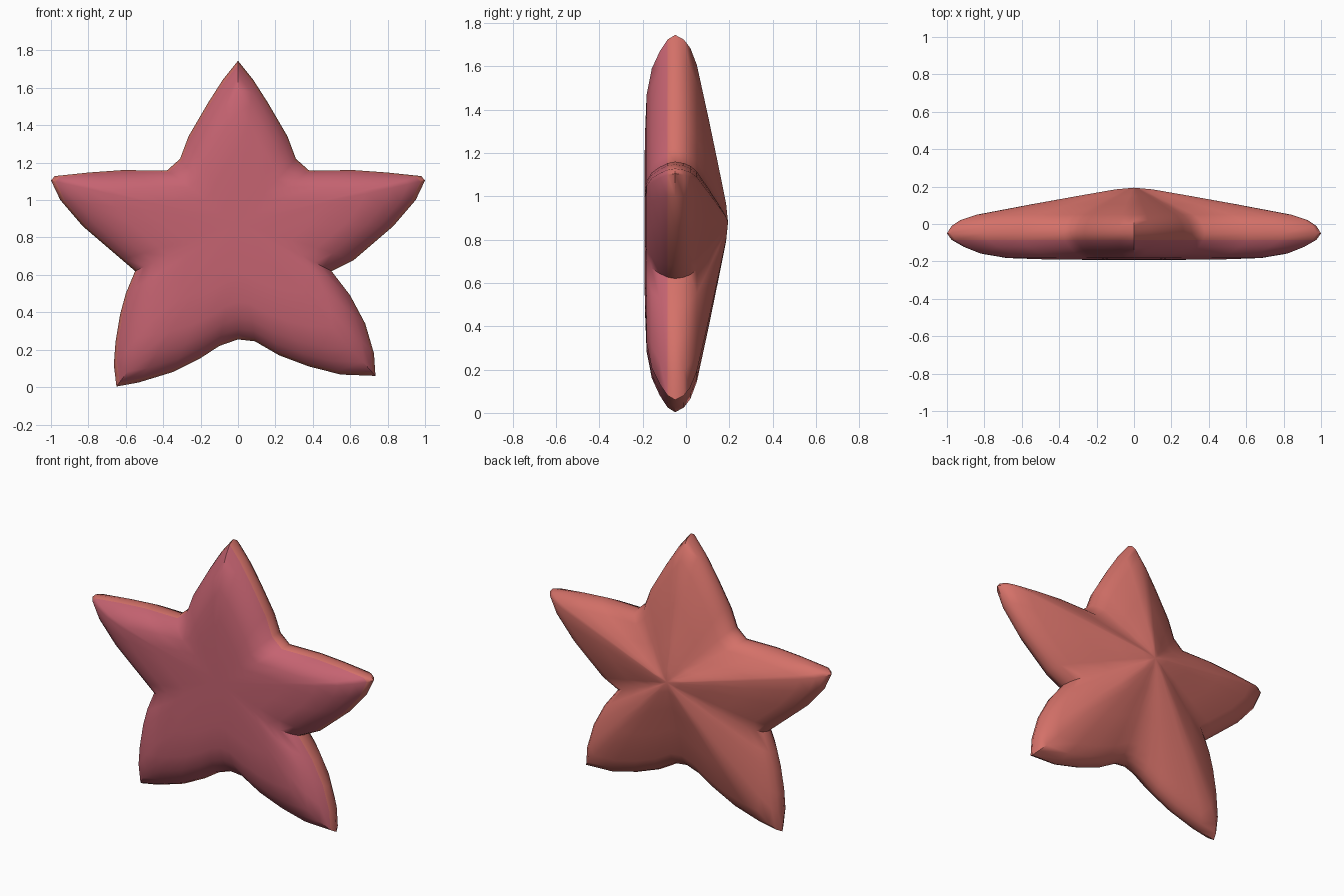
import bpy, bmesh
from mathutils import Vector

if "Cube" in bpy.data.objects:
    bpy.data.objects.remove(bpy.data.objects["Cube"])

CZ = 0.88  # height of the star centre

# Outline halves (x, z): mirrored upper arms, then the slightly uneven legs
upper = [(0.08, 1.645), (0.16, 1.52), (0.265, 1.34), (0.31, 1.22), (0.38, 1.158),
         (0.62, 1.16), (0.8, 1.147), (0.98, 1.128), (1.0, 1.105), (0.95, 1.0),
         (0.83, 0.86), (0.62, 0.68)]
right_leg = [(0.5, 0.62), (0.6, 0.49), (0.68, 0.34), (0.727, 0.18), (0.735, 0.06),
             (0.55, 0.067), (0.38, 0.11), (0.22, 0.17), (0.09, 0.245), (0, 0.255)]
left_leg = [(-0.1, 0.22), (-0.2, 0.155), (-0.35, 0.08), (-0.53, 0.025), (-0.65, 0.003),
            (-0.664, 0.12), (-0.655, 0.24), (-0.63, 0.39), (-0.6, 0.5), (-0.55, 0.62)]
outline = ([(0, 1.745)] + upper + right_leg + left_leg
           + [(-x, z) for x, z in reversed(upper)])

# Section from the front centre over the rim to the back peak: (scale, y)
section = [(0.15, -0.192), (0.45, -0.19), (0.68, -0.182), (0.82, -0.158), (0.91, -0.122),
           (0.975, -0.085), (1.0, -0.05), (0.975, -0.01), (0.93, 0.02), (0.84, 0.05),
           (0.55, 0.105), (0.3, 0.15), (0.1, 0.185)]
FRONT_RINGS = 5  # ring strips painted in the front colour


def material(name, rgb):
    m = bpy.data.materials.new(name)
    m.diffuse_color = (*rgb, 1)
    m.use_nodes = True
    m.node_tree.nodes["Principled BSDF"].inputs["Base Color"].default_value = m.diffuse_color
    return m


bm = bmesh.new()
rings = [[bm.verts.new((x * s, y, CZ + (z - CZ) * s)) for x, z in outline]
         for s, y in section]
n = len(outline)

# Strips between rings
for k in range(len(rings) - 1):
    a, b = rings[k], rings[k + 1]
    for i in range(n):
        j = (i + 1) % n
        f = bm.faces.new((a[i], a[j], b[j], b[i]))
        f.material_index = 0 if k < FRONT_RINGS else 1

# Centre fans: flat front, raised back peak
for ring, y, mat in ((rings[0], -0.192, 0), (rings[-1], 0.194, 1)):
    c = bm.verts.new((0, y, CZ))
    for i in range(n):
        bm.faces.new((c, ring[i], ring[(i + 1) % n])).material_index = mat

bmesh.ops.recalc_face_normals(bm, faces=bm.faces)
mesh = bpy.data.meshes.new("starfish_body")
bm.to_mesh(mesh)
bm.free()
mesh.materials.append(material("rose pink", (0.56, 0.125, 0.165)))
mesh.materials.append(material("coral", (0.66, 0.165, 0.14)))

star = bpy.data.objects.new("starfish_body", mesh)
bpy.context.collection.objects.link(star)
bpy.context.view_layer.objects.active = star
star.select_set(True)
bpy.ops.object.shade_smooth_by_angle(angle=0.9)
